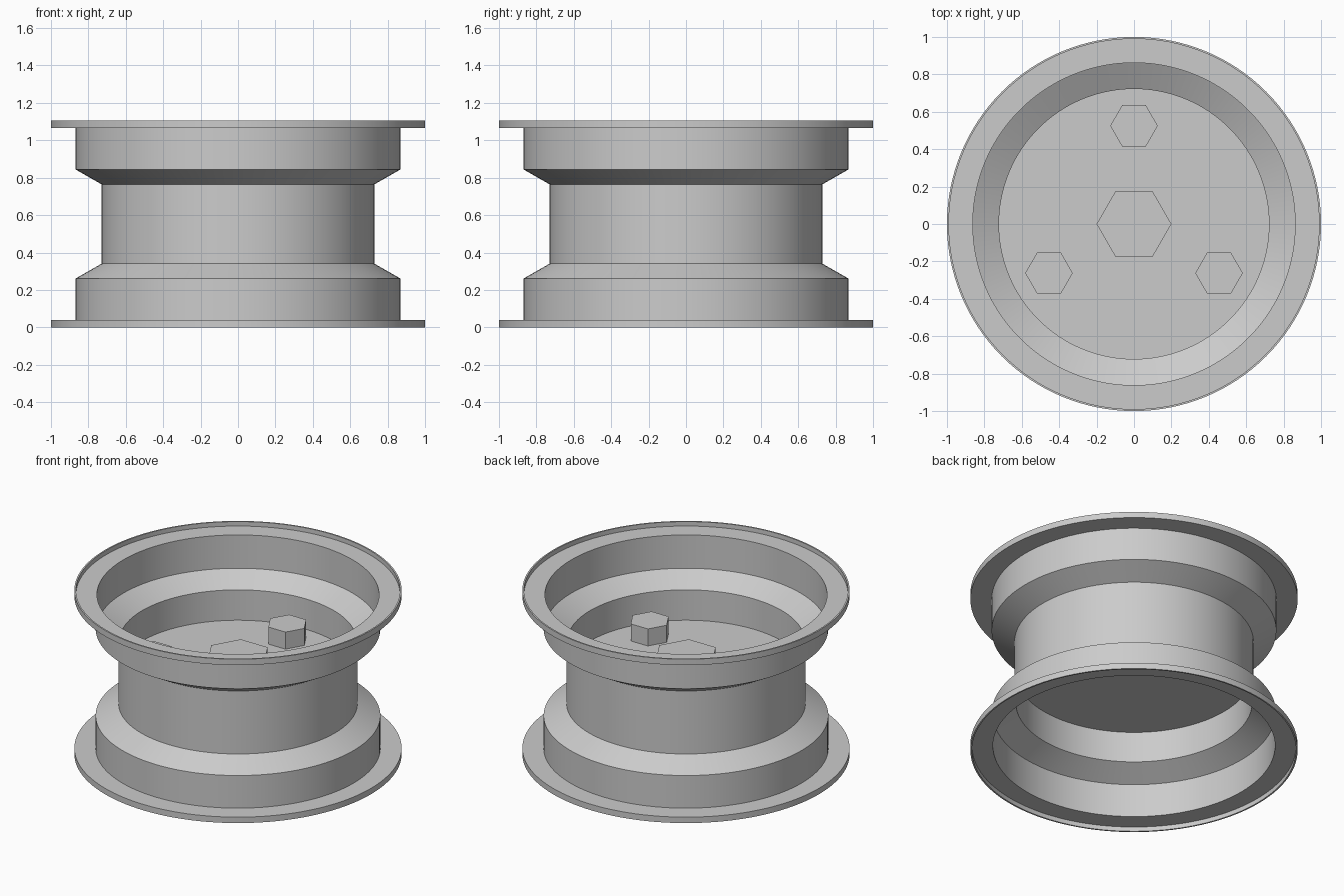
import bpy, bmesh, math
from mathutils import Matrix

if "Cube" in bpy.data.objects:
    bpy.data.objects.remove(bpy.data.objects["Cube"])

HEIGHT = 1.105
SEGMENTS = 128

metal = bpy.data.materials.new("grey metal")
metal.diffuse_color = (0.6, 0.6, 0.6, 1)
metal.use_nodes = True
metal.node_tree.nodes["Principled BSDF"].inputs["Base Color"].default_value = metal.diffuse_color


def finish(name, bm, smooth=True):
    bmesh.ops.recalc_face_normals(bm, faces=bm.faces)
    mesh = bpy.data.meshes.new(name)
    bm.to_mesh(mesh)
    bm.free()
    mesh.materials.append(metal)
    obj = bpy.data.objects.new(name, mesh)
    bpy.context.collection.objects.link(obj)
    if smooth:
        bpy.ops.object.select_all(action='DESELECT')
        obj.select_set(True)
        bpy.context.view_layer.objects.active = obj
        bpy.ops.object.shade_smooth_by_angle(angle=math.radians(25))
    return obj


def prism(name, radius, sides, z0, z1, x=0, y=0, smooth=False):
    bm = bmesh.new()
    # first corner on the x axis
    ring = [bm.verts.new((x + radius * math.cos(2 * math.pi * i / sides),
                          y + radius * math.sin(2 * math.pi * i / sides), z0))
            for i in range(sides)]
    base = bm.faces.new(ring)
    ext = bmesh.ops.extrude_face_region(bm, geom=[base], use_keep_orig=True)
    top = [v for v in ext["geom"] if isinstance(v, bmesh.types.BMVert)]
    bmesh.ops.translate(bm, verts=top, vec=(0, 0, z1 - z0))
    return finish(name, bm, smooth)


# Rim barrel: thin sheet profile, lower half mirrored upward, then revolved
outer = [(1.0, 0), (1.0, 0.04), (0.87, 0.04), (0.87, 0.26), (0.73, 0.34)]
inner = [(0.99, 0), (0.99, 0.03), (0.862, 0.03), (0.862, 0.255), (0.722, 0.335)]


def full(half):
    return half + [(r, HEIGHT - z) for r, z in reversed(half)]


profile = full(outer) + full(inner)[::-1]
bm = bmesh.new()
rings = [[bm.verts.new((r * math.cos(2 * math.pi * i / SEGMENTS),
                        r * math.sin(2 * math.pi * i / SEGMENTS), z))
          for i in range(SEGMENTS)] for r, z in profile]
for k, ring in enumerate(rings):
    nxt = rings[(k + 1) % len(rings)]
    for i in range(SEGMENTS):
        j = (i + 1) % SEGMENTS
        bm.faces.new((ring[i], ring[j], nxt[j], nxt[i]))
finish("rim_barrel", bm)

# Centre disc inside the barrel
prism("centre_disc", 0.725, SEGMENTS, 0.543, 0.565, smooth=True)

# Hub nut and three wheel nuts
prism("hub_nut", 0.2, 6, 0.56, 0.68)
for n in range(3):
    a = math.radians(90 + 120 * n)
    prism(f"wheel_nut_{n + 1}", 0.127, 6, 0.56, 0.68,
          0.525 * math.cos(a), 0.525 * math.sin(a))
